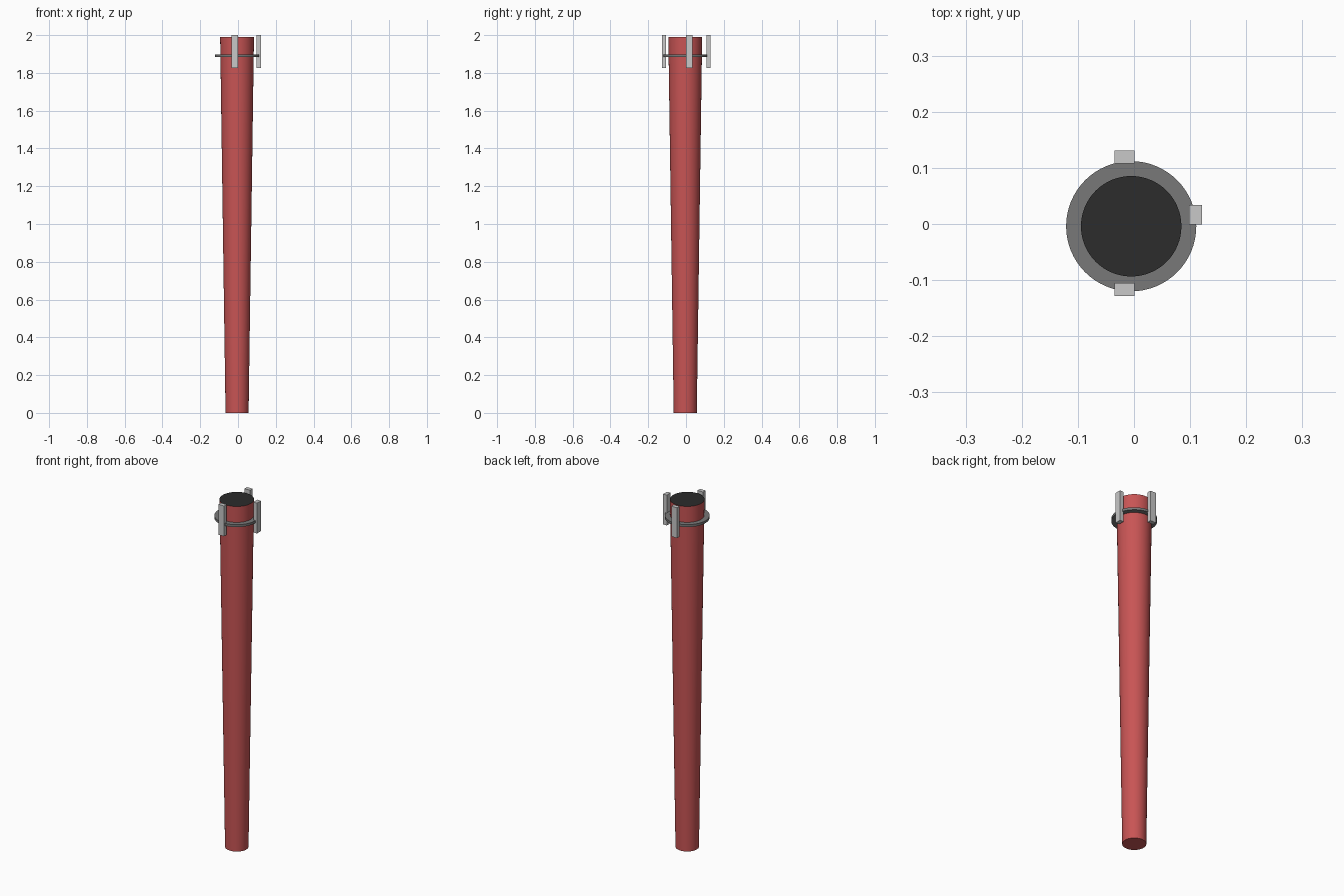
import bpy, bmesh, math

if "Cube" in bpy.data.objects:
    bpy.data.objects.remove(bpy.data.objects["Cube"])

CX, CY = -0.005, -0.004   # axis of the tapered body


def material(name, rgb):
    m = bpy.data.materials.new(name)
    m.diffuse_color = (*rgb, 1)
    m.use_nodes = True
    m.node_tree.nodes["Principled BSDF"].inputs["Base Color"].default_value = m.diffuse_color
    return m


red = material("red", (0.58, 0.09, 0.09))
black = material("near_black", (0.025, 0.025, 0.025))
grey = material("mid_grey", (0.19, 0.19, 0.19))
light = material("light_grey", (0.58, 0.58, 0.58))


def lathe(name, profile, mats, closed=False, sides=64):
    """Revolve (radius, z) points about the body axis; cap the ends if open."""
    bm = bmesh.new()
    rings = [[bm.verts.new((r * math.cos(2 * math.pi * i / sides),
                            r * math.sin(2 * math.pi * i / sides), z))
              for i in range(sides)] for r, z in profile]
    pairs = list(zip(rings, rings[1:]))
    if closed:
        pairs.append((rings[-1], rings[0]))
    for a, b in pairs:
        for i in range(sides):
            j = (i + 1) % sides
            bm.faces.new((a[i], a[j], b[j], b[i]))
    if not closed:
        bm.faces.new(rings[0][::-1])
        top = bm.faces.new(rings[-1])
        top.material_index = len(mats) - 1
    bmesh.ops.recalc_face_normals(bm, faces=bm.faces)
    me = bpy.data.meshes.new(name)
    bm.to_mesh(me)
    bm.free()
    ob = bpy.data.objects.new(name, me)
    ob.location = (CX, CY, 0)
    for m in mats:
        me.materials.append(m)
    bpy.context.collection.objects.link(ob)
    bpy.context.view_layer.objects.active = ob
    ob.select_set(True)
    bpy.ops.object.shade_smooth_by_angle(angle=math.radians(30))
    ob.select_set(False)
    return ob


def box(name, lo, hi, mat):
    bpy.ops.mesh.primitive_cube_add(
        size=1, location=[(a + b) / 2 for a, b in zip(lo, hi)])
    ob = bpy.context.object
    ob.name = name
    ob.scale = [b - a for a, b in zip(lo, hi)]
    ob.data.materials.append(mat)
    ob.select_set(False)


# Tapered tube with a dark top face
lathe("tapered_body", [(0.061, 0), (0.0895, 1.99)], [red, black])

# Flat collar around the upper body
lathe("collar_ring", [(0.086, 1.884), (0.116, 1.884),
                      (0.116, 1.898), (0.086, 1.898)], [grey], closed=True)

# Three upright clips standing on the collar edge
Z0, Z1 = 1.826, 2.0
box("back_clip", (-0.035, 0.108, Z0), (0.001, 0.131, Z1), light)
box("front_clip", (-0.035, -0.128, Z0), (0.001, -0.105, Z1), light)
box("right_clip", (0.098, -0.001, Z0), (0.121, 0.034, Z1), light)
